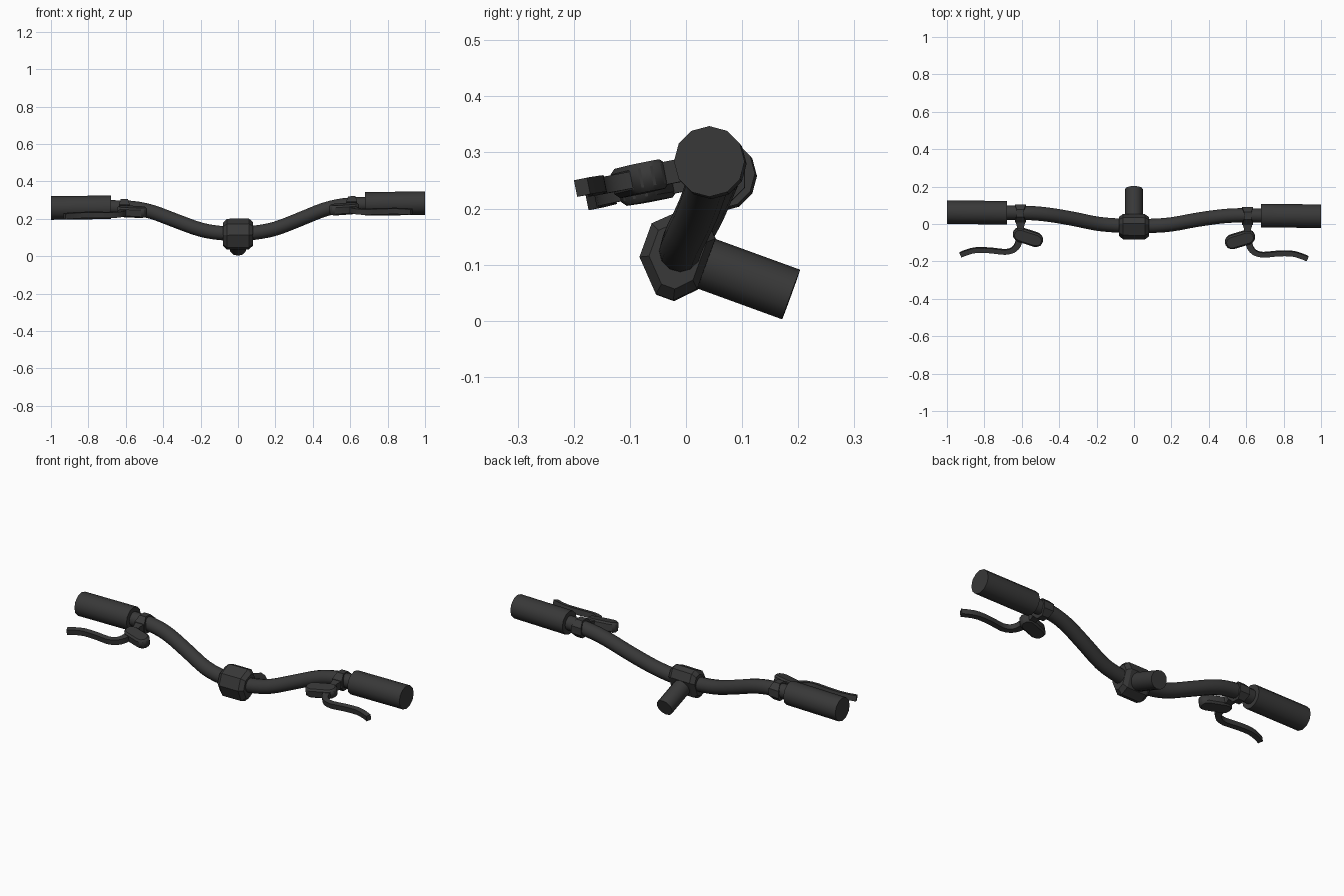
import bpy, bmesh, math
from mathutils import Vector

if "Cube" in bpy.data.objects:
    bpy.data.objects.remove(bpy.data.objects["Cube"])

mat = bpy.data.materials.new("dark_metal")
mat.diffuse_color = (0.04, 0.04, 0.04, 1)
mat.use_nodes = True
mat.node_tree.nodes["Principled BSDF"].inputs["Base Color"].default_value = mat.diffuse_color


def finish(name, bm, side=0, angle=40, bevel=0):
    # mirror to the requested side, then apply the slight roll/yaw of the whole bar
    for v in bm.verts:
        if side < 0:
            v.co.x *= -1
        v.co.y -= 0.011 * v.co.x
        v.co.z += 0.013 * v.co.x
    bmesh.ops.recalc_face_normals(bm, faces=bm.faces)
    me = bpy.data.meshes.new(name)
    bm.to_mesh(me)
    bm.free()
    ob = bpy.data.objects.new(name, me)
    bpy.context.collection.objects.link(ob)
    me.materials.append(mat)
    if bevel:
        m = ob.modifiers.new("bevel", 'BEVEL')
        m.width, m.segments, m.limit_method = bevel, 1, 'ANGLE'
    bpy.ops.object.select_all(action='DESELECT')
    bpy.context.view_layer.objects.active = ob
    ob.select_set(True)
    bpy.ops.object.shade_smooth_by_angle(angle=math.radians(angle))
    return ob


def loft(rings, closed=False):
    bm = bmesh.new()
    vr = [[bm.verts.new(p) for p in r] for r in rings]
    n = len(vr[0])
    pairs = list(zip(vr, vr[1:])) + ([(vr[-1], vr[0])] if closed else [])
    for a, b in pairs:
        for i in range(n):
            bm.faces.new((a[i], a[(i + 1) % n], b[(i + 1) % n], b[i]))
    if not closed:
        bm.faces.new(vr[0])
        bm.faces.new(vr[-1])
    return bm


def smooth_path(pts, steps=3):
    p = [Vector(q) for q in pts]
    p = [2 * p[0] - p[1]] + p + [2 * p[-1] - p[-2]]
    out = []
    for i in range(1, len(p) - 2):
        a, b, c, d = p[i - 1:i + 3]
        for k in range(steps):
            t = k / steps
            out.append(0.5 * (2 * b + (c - a) * t + (2 * a - 5 * b + 4 * c - d) * t**2
                              + (3 * b - a - 3 * c + d) * t**3))
    return out + [p[-2]]


def sweep(pts, section, up, scales=None):
    pts = [Vector(p) for p in pts]
    rings = []
    for i, p in enumerate(pts):
        t = (pts[min(i + 1, len(pts) - 1)] - pts[max(i - 1, 0)]).normalized()
        s = Vector(up).cross(t).normalized()
        u = t.cross(s)
        k = scales[i] if scales else 1
        rings.append([p + s * a * k + u * b for a, b in section])
    return loft(rings)


def circle(r, n):
    return [(r * math.sin(2 * math.pi * i / n), r * math.cos(2 * math.pi * i / n)) for i in range(n)]


# swept riser bar
half = [(0.09, -0.009, 0.125), (0.2, 0.0, 0.145), (0.33, 0.025, 0.193), (0.46, 0.045, 0.243),
        (0.57, 0.053, 0.266), (0.7, 0.0525, 0.271)]
path = [(-x, y, z) for x, y, z in reversed(half)] + [(0, -0.01, 0.122)] + half
finish("handlebar", sweep(smooth_path(path), circle(0.038, 12), (0, 0, 1)))

# stem tube, tilted 20 degrees down to the back
U, V = Vector((0, 0.94, -0.342)), Vector((0, 0.342, 0.94))
finish("stem_tube", sweep([U * -0.02 + V * 0.108, U * 0.16 + V * 0.108], circle(0.047, 12), V))

# chamfered stem clamp block
prof = [(-.116, .078), (-.066, .026), (-.033, .026), (0, .06),
        (0, .155), (-.033, .19), (-.066, .19), (-.116, .142)]


def block_ring(x, k):
    return [Vector((x, 0, 0)) + U * (-.05 + (u + .05) * k) + V * (.108 + (v - .108) * k) for u, v in prof]


finish("stem_clamp", loft([block_ring(-.08, .76), block_ring(-.058, 1),
                           block_ring(.058, 1), block_ring(.08, .76)]), angle=20)


def on_plane(x, y, h=0):
    # brake parts lie in a plane that drops towards the front
    return Vector((x, y - 0.2 * h, 0.261 + 0.2 * y + h))


for side, tag in ((-1, "left"), (1, "right")):
    # grip
    finish("grip_" + tag, sweep([(0.68, .0525, .271), (1, .0525, .271)], circle(0.063, 12), (0, 0, 1)), side)

    # lever clamp ring: wide at front and back, narrow at top and bottom
    rings = []
    for i in range(8):
        a = 2 * math.pi * (i + .5) / 8
        w = 0.012 + 0.019 * abs(math.cos(a))
        rings.append([(0.608 + dx * w, .05 + r * math.cos(a), .265 + r * math.sin(a))
                      for dx, r in ((-1, .03), (-1, .052), (1, .052), (1, .03))])
    finish("lever_clamp_" + tag, loft(rings, True), side, 20)

    # neck joining clamp and housing
    neck = [[on_plane(0.607 + sx * w, y, sz * .02) for sx, sz in ((-1, -1), (1, -1), (1, 1), (-1, 1))]
            for y, w in ((.015, .028), (-.02, .018), (-.075, .026))]
    finish("lever_neck_" + tag, loft(neck), side, 20)

    # rounded brake housing
    a, b = Vector((0.612, -0.062)), Vector((0.522, -0.09))
    base = math.atan2(a.y - b.y, a.x - b.x)
    outline = []
    for c, start in ((a, base - math.pi / 2), (b, base + math.pi / 2)):
        for k in range(6):
            t = start + math.pi * k / 5
            outline.append((c.x + .037 * math.cos(t), c.y + .037 * math.sin(t)))
    finish("lever_housing_" + tag, loft([[on_plane(x, y, h) for x, y in outline] for h in (-.026, .026)]),
           side, 30, 0.009)

    # curved brake lever
    pts = [(.612, -.075), (.62, -.115), (.645, -.145), (.69, -.157), (.76, -.15), (.84, -.148),
           (.89, -.16), (.928, -.175)]
    lever = smooth_path([on_plane(x, y) for x, y in pts], 2)
    widths = [1.5 - 0.5 * min(1, i / 5) for i in range(len(lever))]
    box = [(-.013, -.015), (.013, -.015), (.013, .015), (-.013, .015)]
    finish("brake_lever_" + tag, sweep(lever, box, (0, -.2, 1), widths), side, 40)
